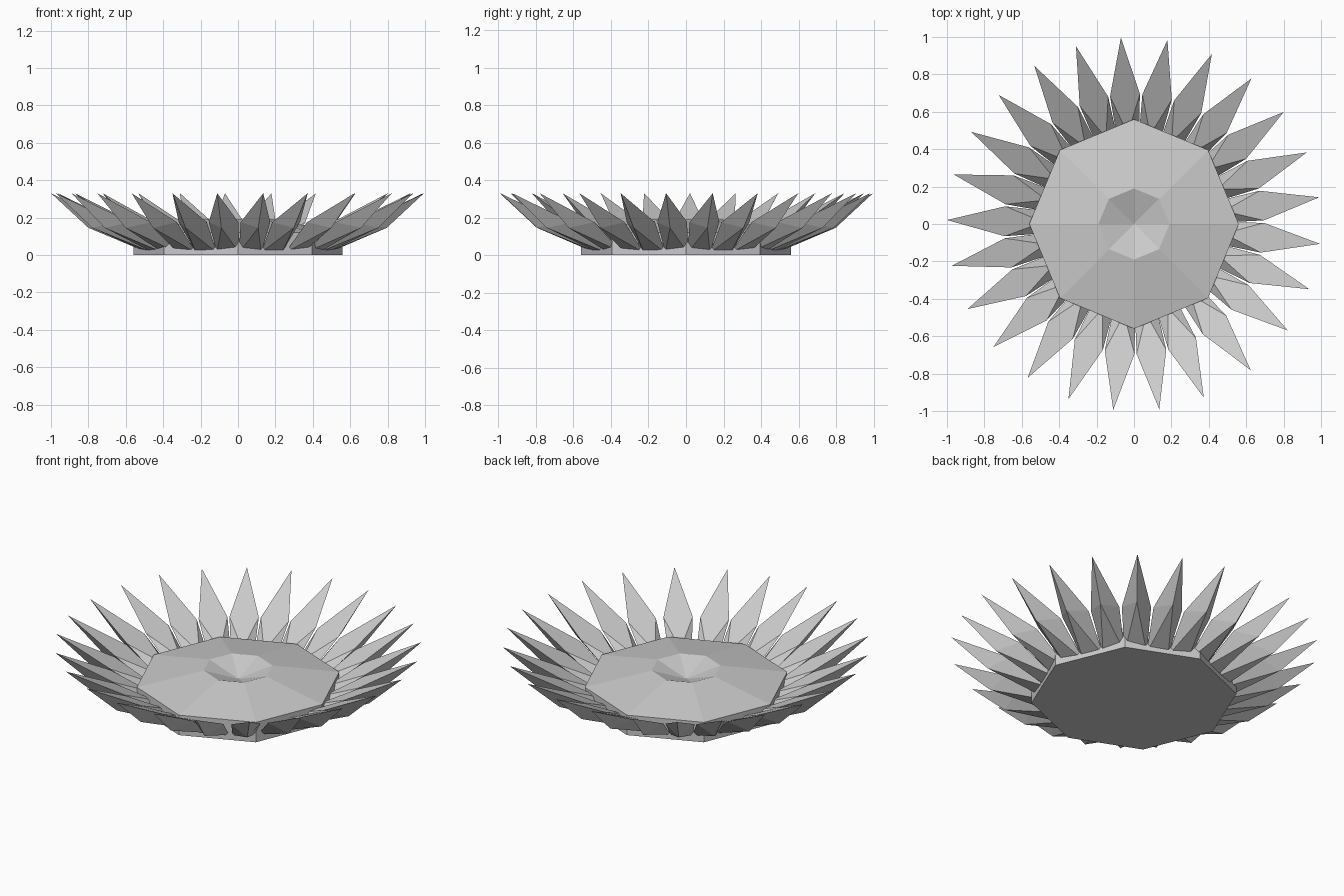
import bpy
import math

if "Cube" in bpy.data.objects:
    bpy.data.objects.remove(bpy.data.objects["Cube"])


def make_object(name, verts, faces):
    mesh = bpy.data.meshes.new(name)
    mesh.from_pydata(verts, [], faces)
    mesh.update()
    obj = bpy.data.objects.new(name, mesh)
    bpy.context.collection.objects.link(obj)
    return obj


def ring(radius, z, sides=8):
    return [(radius * math.cos(2 * math.pi * i / sides),
             radius * math.sin(2 * math.pi * i / sides), z) for i in range(sides)]


# Octagonal flower head: flat base, short rim, shallow dome, dipped centre
N = 8
profile = [(0.56, 0.0), (0.56, 0.12), (0.19, 0.19)]
verts = [v for r, z in profile for v in ring(r, z, N)] + [(0, 0, 0.125)]
faces = [tuple(reversed(range(N)))]
for level in range(len(profile) - 1):
    a, b = level * N, (level + 1) * N
    for i in range(N):
        j = (i + 1) % N
        faces.append((a + i, a + j, b + j, b + i))
top = (len(profile) - 1) * N
faces += [(top + i, top + (i + 1) % N, len(verts) - 1) for i in range(N)]
make_object("flower_head", verts, faces)

# Petal pointing along +x: triangular root, keeled wide section, sharp tip
PETAL_VERTS = [
    (0.485, 0.0, 0.075), (0.48, 0.06, 0.012), (0.48, -0.06, 0.012),  # root
    (0.69, 0.08, 0.175), (0.69, -0.08, 0.175), (0.80, 0.0, 0.145),   # wide section
    (1.0, 0.0, 0.33),                                                # tip
]
PETAL_FACES = [
    (0, 4, 6, 3),                # flat upper face
    (0, 3, 1), (0, 2, 4),        # root flanks
    (1, 3, 5), (2, 5, 4),        # lower flanks
    (1, 5, 2),                   # underside
    (3, 6, 5), (5, 6, 4),        # tip underside
    (0, 1, 2),                   # root cap
]

# Ring of 25 petals, slightly looser at the front right
angles = [94 - 14.3 * i for i in range(10)] + [-51.4]
angles += [-68.1 - 14.14 * i for i in range(14)]
for k, angle in enumerate(angles):
    petal = make_object(f"petal_{k + 1:02d}", PETAL_VERTS, PETAL_FACES)
    petal.rotation_euler.z = math.radians(angle)
